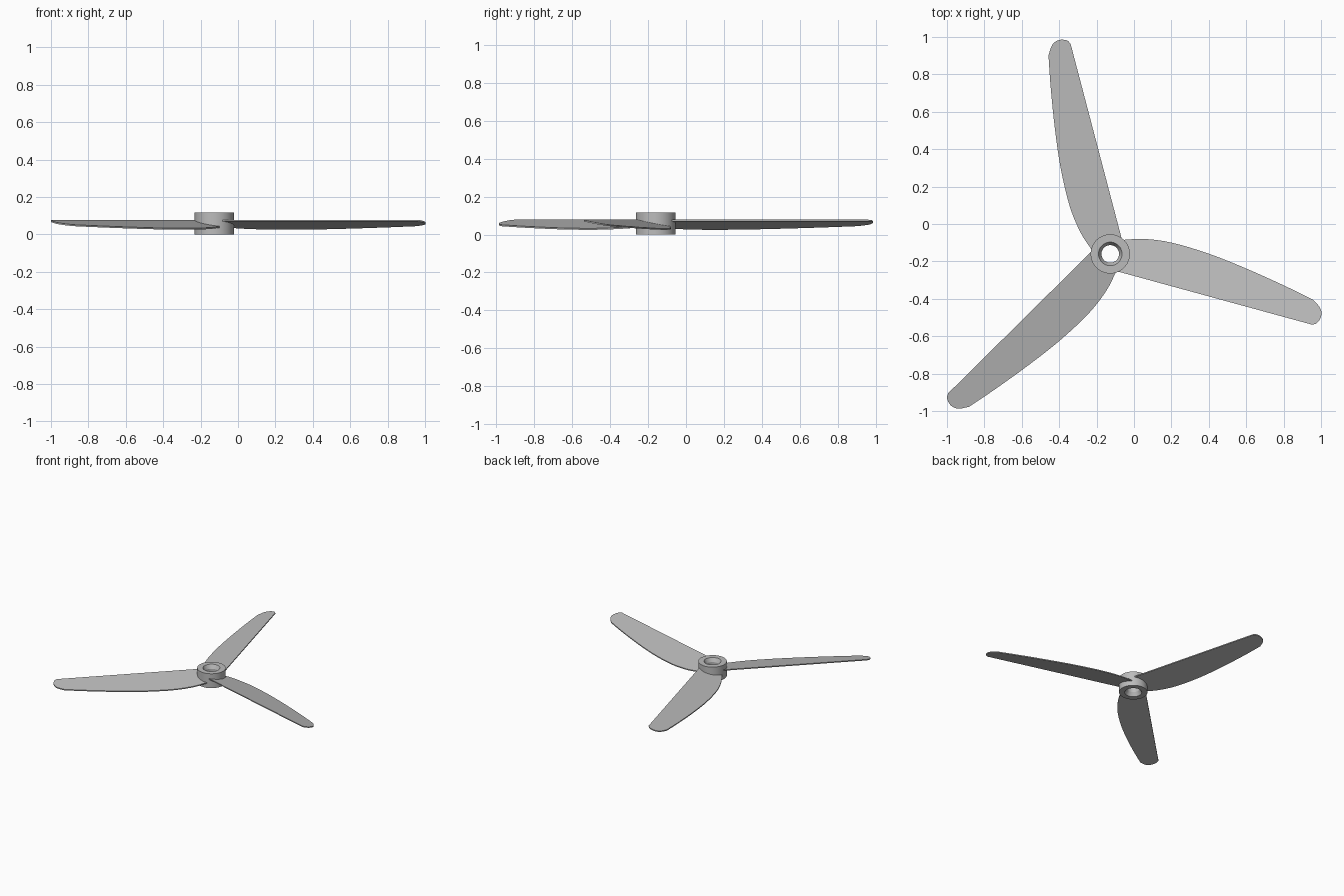
import bpy, bmesh, math
from mathutils import Matrix, Vector

cube = bpy.data.objects.get("Cube")
if cube:
    bpy.data.objects.remove(cube, do_unlink=True)

HUB = Vector((-0.127, -0.16, 0))
GREY = (0.5, 0.5, 0.5, 1)

mat = bpy.data.materials.new("light grey")
mat.use_nodes = True
mat.diffuse_color = GREY
mat.node_tree.nodes["Principled BSDF"].inputs["Base Color"].default_value = GREY


def finish(bm, name, angle):
    """Turn a bmesh into a linked object with sharp-edge smooth shading."""
    bmesh.ops.recalc_face_normals(bm, faces=bm.faces)
    mesh = bpy.data.meshes.new(name)
    bm.to_mesh(mesh)
    bm.free()
    mesh.materials.append(mat)
    obj = bpy.data.objects.new(name, mesh)
    bpy.context.collection.objects.link(obj)
    obj.location = HUB
    bpy.ops.object.select_all(action='DESELECT')
    obj.select_set(True)
    bpy.context.view_layer.objects.active = obj
    bpy.ops.object.shade_smooth_by_angle(angle=math.radians(angle))
    return obj


def spline(pts, steps):
    """Smooth curve through the given 2D points."""
    p = [Vector(q) for q in pts]
    p = [2 * p[0] - p[1]] + p + [2 * p[-1] - p[-2]]
    out = []
    for a, b, c, d in zip(p, p[1:], p[2:], p[3:]):
        for i in range(steps):
            t = i / steps
            out.append(0.5 * (2 * b + (c - a) * t + (2 * a - 5 * b + 4 * c - d) * t**2
                              + (3 * b - a - 3 * c + d) * t**3))
    return out + [p[-2]]


# Hub: a ring with a countersunk bore, lathed from its section
SIDES = 48
H = 0.117
section = [(0.105, 0), (0.105, H), (0.063, H), (0.047, H - 0.03), (0.047, 0.03), (0.063, 0)]
bm = bmesh.new()
rings = [[bm.verts.new((r * math.cos(math.tau * k / SIDES), r * math.sin(math.tau * k / SIDES), z))
          for k in range(SIDES)] for r, z in section]
for lower, upper in zip(rings, rings[1:] + rings[:1]):
    for k in range(SIDES):
        n = (k + 1) % SIDES
        bm.faces.new((lower[k], lower[n], upper[n], upper[k]))
finish(bm, "hub", 25)

# Blade outline: straight edge, rounded tip, bowed edge, root hidden in the hub
tip = [(1.14, -0.08), (1.162, -0.067), (1.175, -0.035), (1.172, -0.005),
       (1.155, 0.021), (1.111, 0.05)]
bow = [(1.111, 0.05), (0.942, 0.082), (0.725, 0.116), (0.511, 0.14), (0.303, 0.145),
       (0.153, 0.125), (0.048, 0.091)]
root = [(0.03, 0.08), (0.055, 0.06), (0.08, 0), (0.05, -0.063), (0, -0.08)]
outline = spline(tip, 3)[:-1] + spline(bow, 4) + [Vector(q) for q in root]

# Three pitched blades: the straight edge is high, the bowed edge low
THICK = 0.008
for i, name in enumerate(("right_blade", "back_blade", "front_blade")):
    bm = bmesh.new()
    face = bm.faces.new([bm.verts.new((u, v, 0.078 - 0.2 * (v + 0.08))) for u, v in outline])
    ext = bmesh.ops.extrude_face_region(bm, geom=[face], use_keep_orig=True)
    lower = [g for g in ext["geom"] if isinstance(g, bmesh.types.BMVert)]
    bmesh.ops.translate(bm, verts=lower, vec=(0, 0, -THICK))
    turn = Matrix.Rotation(math.radians(-15.3 + 120 * i), 4, 'Z')
    bmesh.ops.transform(bm, matrix=turn, verts=bm.verts)
    finish(bm, name, 30)
